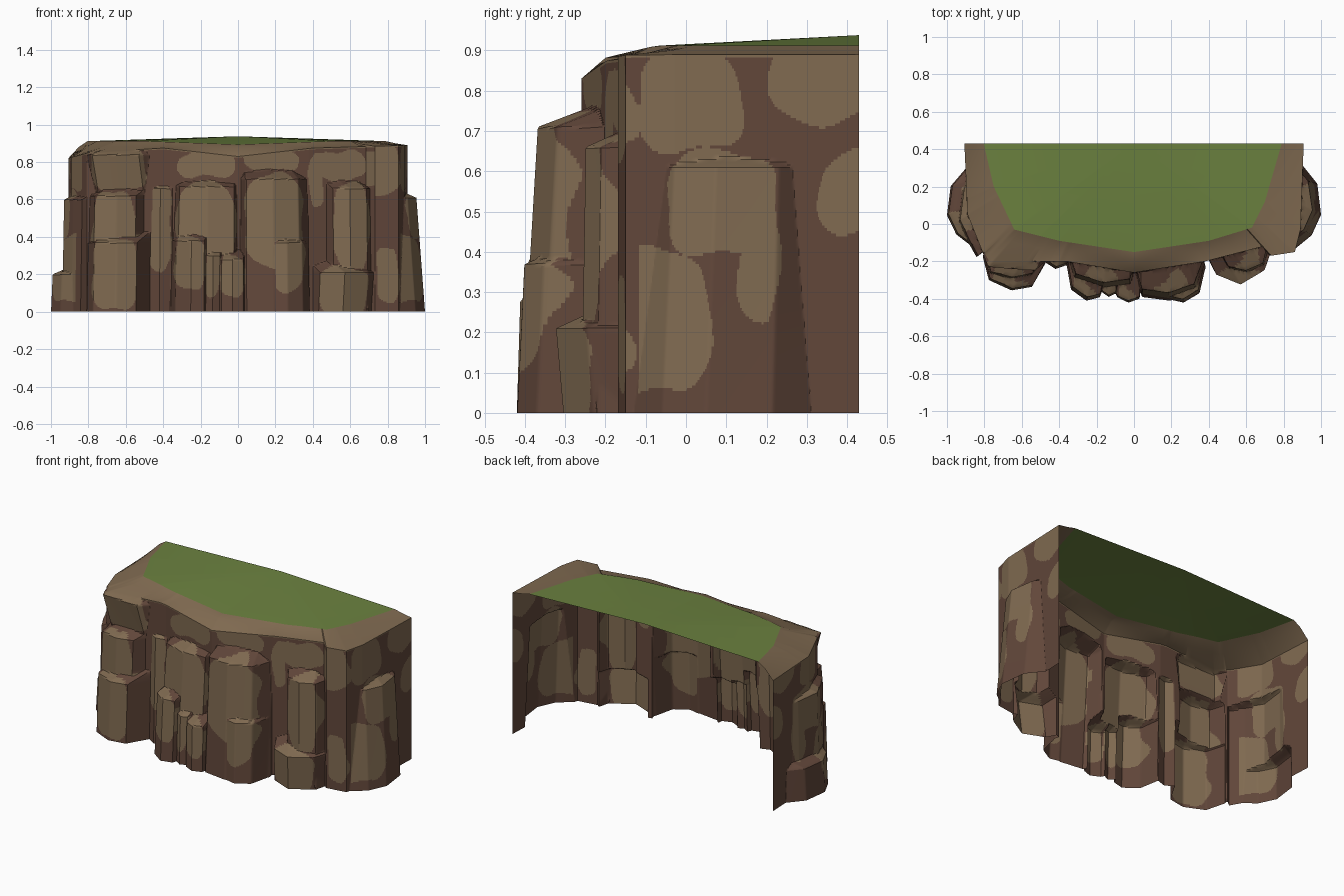
import bpy, bmesh, math

if "Cube" in bpy.data.objects:
    bpy.data.objects.remove(bpy.data.objects["Cube"])

COLS, ROWS, BACK = 600, 130, 0.43


def material(name, rgb):
    m = bpy.data.materials.new(name)
    m.diffuse_color = (*rgb, 1)
    m.use_nodes = True
    m.node_tree.nodes["Principled BSDF"].inputs["Base Color"].default_value = m.diffuse_color
    return m


dark = material("dark earth", (0.120, 0.062, 0.042))
tan = material("tan rock", (0.216, 0.145, 0.082))
green = material("grass green", (0.147, 0.220, 0.050))

# Plan outlines of the main wall and of the grass
core = [(-.91, .5), (-.89, .05), (-.81, -.15), (-.52, -.2), (-.36, -.2), (0, -.26),
        (.38, -.2), (.69, -.12), (.73, -.17), (.86, -.15), (.89, -.03), (.91, .5)]
grass = [(-.82, .5), (-.75, .2), (-.64, -.03), (-.4, -.09), (0, -.15), (.4, -.09),
         (.63, -.02), (.7, .12), (.81, .5)]
rim_height = [(-.91, .82), (-.8, .85), (-.4, .875), (0, .83), (.4, .875), (.91, .89)]

# Front blocks: left x, right x, front y at left and right, top z, backward lean
front_blocks = [
    (-.81, -.51, -.27, -.28, .62, .03), (-.81, -.5, -.3, -.335, .37, .03),
    (-.5, -.34, -.2, -.22, .66, .02), (-.37, .03, -.31, -.34, .67, .07),
    (-.36, -.15, -.35, -.39, .38, .05), (-.19, -.08, -.36, -.37, .3, .03),
    (-.11, .05, -.39, -.4, .28, .03), (0, .385, -.39, -.36, .71, .06),
    (.15, .38, -.4, -.37, .37, .05), (.48, .73, -.24, -.22, .66, .02),
    (.39, .73, -.25, -.23, .21, -.1)]
# Side blocks: side, reach, front y, back y, top z, lean
side_blocks = [(-1, 1, -.15, .32, .2, .05), (-1, .94, -.19, .3, .6, .02),
               (1, 1, -.16, .34, .61, .085)]

# Tan patches on the bare wall: centre, z, half width, half height
wall_front = [(-.17, .79, .15, .07), (.18, .81, .15, .06), (.55, .78, .13, .08),
              (.78, .76, .09, .13), (.42, .7, .04, .14), (.8, .2, .06, .15)]
wall_side = [(.01, .78, .13, .13), (.34, .82, .13, .1), (.42, .55, .09, .1)]
side_patches = [(.09, .52, .14, .13), (.18, .38, .05, .15), (-.07, .23, .13, .18)]


def patched(patches, a, z):
    a += .008 * math.sin(z * 23 + a * 9)
    z += .012 * math.sin(a * 31 + z * 5)
    return any(abs((a - p[0]) / p[2]) ** 3 + abs((z - p[1]) / p[3]) ** 3 < 1 for p in patches)


# Each block becomes: plan outline, underside start z, top z, lean, its tan patch
blocks = []
for x0, x1, ya, yb, top, lean in front_blocks:
    w, back = x1 - x0, max(ya, yb) + .13
    nose = .055 if lean < 0 else .02
    line = [(x0, back), (x0 + .11 * w, ya), (x0 + .5 * w, min(ya, yb) - nose),
            (x1 - .13 * w, yb), (x1, back)]
    low = top * (.38 if top > .25 and x0 > -.7 else .1)
    patch = ((x0 + x1) / 2, (low + top) / 2, w * .4, (top - low) / 2 + .03)
    blocks.append((line, 0, top, lean, patch))
for s, reach, y0, y1, top, lean in side_blocks:
    h = y1 - y0
    line = [(s * .84, y0 + .01), (s * (reach - .05), y0 + .2 * h), (s * reach, y0 + .42 * h),
            (s * (reach - .02), y0 + .75 * h), (s * .88, y1)]
    blocks.append((line, 0, top, lean, None))
# Flaring block under the rim
blocks.append(([(-.83, -.1), (-.78, -.23), (-.53, -.25), (-.45, -.18)], .84, .84, 0,
               (-.64, .77, .15, .13)))


def ray(i):
    """Fan of plan rays sweeping from the left end round the front to the right end."""
    t = math.pi * (1 + i / COLS)
    c, s = math.cos(t), math.sin(t)
    if i in (0, COLS):
        s = 0
    return .6 * c, BACK + .3 * s, c, s


def hit(r, line):
    """Farthest distance at which a plan ray crosses an outline."""
    ox, oy, dx, dy = r
    best = -9
    for (ax, ay), (bx, by) in zip(line, line[1:]):
        ex, ey = bx - ax, by - ay
        den = dx * ey - dy * ex
        if abs(den) < 1e-9:
            continue
        t = ((ax - ox) * ey - (ay - oy) * ex) / den
        k = ((ax - ox) * dy - (ay - oy) * dx) / den
        if -1e-6 <= k <= 1 + 1e-6 and t > 0:
            best = max(best, t)
    return best


def at(r, d, z):
    return (r[0] + r[2] * d, r[1] + r[3] * d, z)


def grass_edge(r):
    """Point on the grass outline, dipping a little at the front centre."""
    g = hit(r, grass)
    return at(r, g, .912 - .018 * max(0, 1 - abs(r[0] + r[2] * g) / .5))


def lerp_table(x, table):
    for (x0, z0), (x1, z1) in zip(table, table[1:]):
        if x <= x1:
            return z0 + (z1 - z0) * max(0, x - x0) / (x1 - x0)
    return table[-1][1]


rays = [ray(i) for i in range(COLS + 1)]


def finish(name, bm, mats, angle):
    bmesh.ops.recalc_face_normals(bm, faces=bm.faces)
    if sum(f.normal.z * f.calc_area() for f in bm.faces) < 0:
        bmesh.ops.reverse_faces(bm, faces=bm.faces)
    me = bpy.data.meshes.new(name)
    bm.to_mesh(me)
    bm.free()
    for m in mats:
        me.materials.append(m)
    me.shade_smooth()
    me.set_sharp_from_angle(angle=math.radians(angle))
    ob = bpy.data.objects.new(name, me)
    bpy.context.collection.objects.link(ob)


# Rock wall with its jutting blocks and sloping rim
bm = bmesh.new()
grid, owners = [], []
for r in rays:
    base = hit(r, core)
    hits = [(hit(r, b[0]), b) for b in blocks]
    hits = [h for h in hits if h[0] > 0]
    top = lerp_table(r[0] + r[2] * base, rim_height)
    col, own = [], []
    for k in range(ROWS + 1):
        z = top * k / ROWS
        d, owner = base, None
        for h, b in hits:
            e = h - b[3] * z - 2.6 * max(0, z - b[2]) - .25 * max(0, b[1] - z)
            if e > d:
                d, owner = e, b
        col.append(bm.verts.new(at(r, d, z)))
        own.append(owner)
    g = hit(r, grass)
    col.append(bm.verts.new(at(r, base + (g - base) * .55, max(top + .01, .882))))
    col.append(bm.verts.new(grass_edge(r)))
    grid.append(col)
    owners.append(own)
for i in range(COLS):
    a, b = grid[i], grid[i + 1]
    side = abs(rays[i][2]) > .76
    for k in range(ROWS + 2):
        f = bm.faces.new((a[k], b[k], b[k + 1], a[k + 1]))
        c = f.calc_center_median()
        # rim is all tan, blocks carry their own patch, bare wall has its list
        if k >= ROWS - 1:
            tone = True
        elif side:
            tone = patched(wall_side + side_patches, c.y, c.z)
        elif owners[i][k] and owners[i][k][4]:
            tone = patched([owners[i][k][4]], c.x, c.z)
        else:
            tone = patched(wall_front, c.x, c.z)
        f.material_index = int(tone)
finish("cliff_wall", bm, [dark, tan], 28)

# Gently domed grass top
bm = bmesh.new()
ring = [bm.verts.new(grass_edge(r)) for r in rays]
peak = bm.verts.new((0, BACK, .938))
for a, b in zip(ring, ring[1:]):
    bm.faces.new((a, b, peak))
finish("grass_top", bm, [green], 30)
